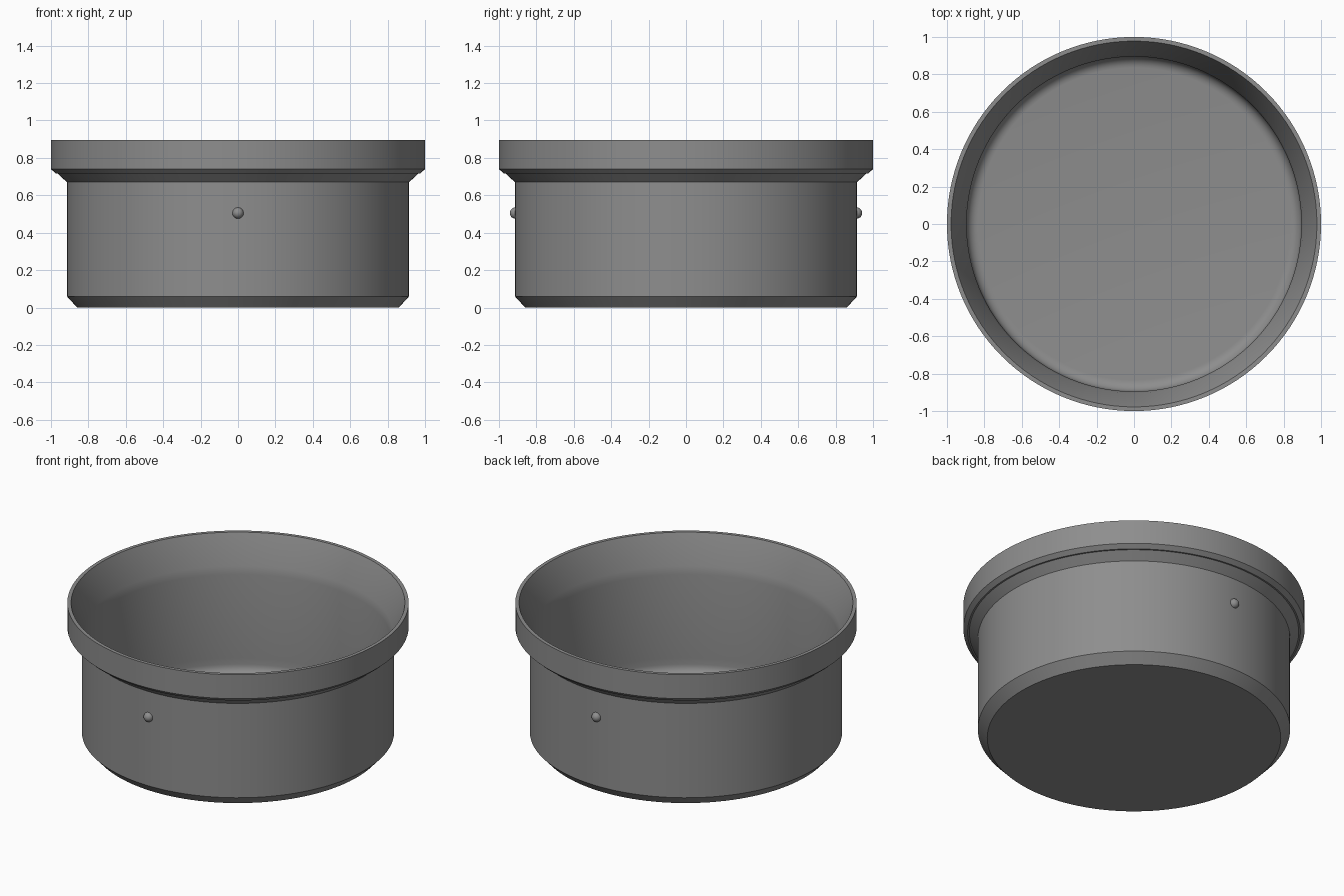
import bpy, bmesh, math
from mathutils import Matrix

if "Cube" in bpy.data.objects:
    bpy.data.objects.remove(bpy.data.objects["Cube"])

SEGMENTS = 128

grey = bpy.data.materials.new("mid_grey")
grey.diffuse_color = (0.27, 0.27, 0.27, 1)
grey.use_nodes = True
grey.node_tree.nodes["Principled BSDF"].inputs["Base Color"].default_value = grey.diffuse_color


def make_object(name, bm):
    bmesh.ops.recalc_face_normals(bm, faces=bm.faces)
    mesh = bpy.data.meshes.new(name)
    bm.to_mesh(mesh)
    bm.free()
    obj = bpy.data.objects.new(name, mesh)
    bpy.context.collection.objects.link(obj)
    mesh.materials.append(grey)
    bpy.ops.object.select_all(action='DESELECT')
    obj.select_set(True)
    bpy.context.view_layer.objects.active = obj
    bpy.ops.object.shade_smooth_by_angle(angle=math.radians(30))
    return obj


# Bowl: outside profile from the base up to the rim
profile = [(0.86, 0), (0.915, 0.06), (0.915, 0.67), (0.965, 0.717),
           (0.975, 0.717), (1.0, 0.74), (1.0, 0.895)]
# Inside: flared rim, straight wall, rounded corner, floor
profile += [(0.978, 0.895), (0.904, 0.71), (0.895, 0.66), (0.895, 0.12)]
fillet, floor_z = 0.06, 0.02
for i in range(7):
    a = math.pi / 2 * i / 6
    profile.append((0.895 - fillet + fillet * math.cos(a),
                    floor_z + fillet - fillet * math.sin(a)))

bm = bmesh.new()
rings = []
for r, z in profile:
    rings.append([bm.verts.new((r * math.cos(2 * math.pi * k / SEGMENTS),
                                r * math.sin(2 * math.pi * k / SEGMENTS), z))
                  for k in range(SEGMENTS)])
for lower, upper in zip(rings, rings[1:]):
    for k in range(SEGMENTS):
        n = (k + 1) % SEGMENTS
        bm.faces.new((lower[k], lower[n], upper[n], upper[k]))
bm.faces.new(rings[0])    # underside
bm.faces.new(rings[-1])   # floor
make_object("bowl", bm)

# Locating pins: small domes on the front and back of the wall
for name, side in (("front_pin", -1), ("back_pin", 1)):
    bm = bmesh.new()
    bmesh.ops.create_uvsphere(bm, u_segments=24, v_segments=16, radius=0.03,
                              matrix=Matrix.Translation((0, side * 0.912, 0.505)))
    # trim the part that would poke through the inside of the wall
    bmesh.ops.bisect_plane(bm, geom=bm.verts[:] + bm.edges[:] + bm.faces[:],
                           plane_co=(0, side * 0.905, 0), plane_no=(0, side, 0),
                           clear_inner=True)
    bmesh.ops.holes_fill(bm, edges=[e for e in bm.edges if e.is_boundary])
    make_object(name, bm)
